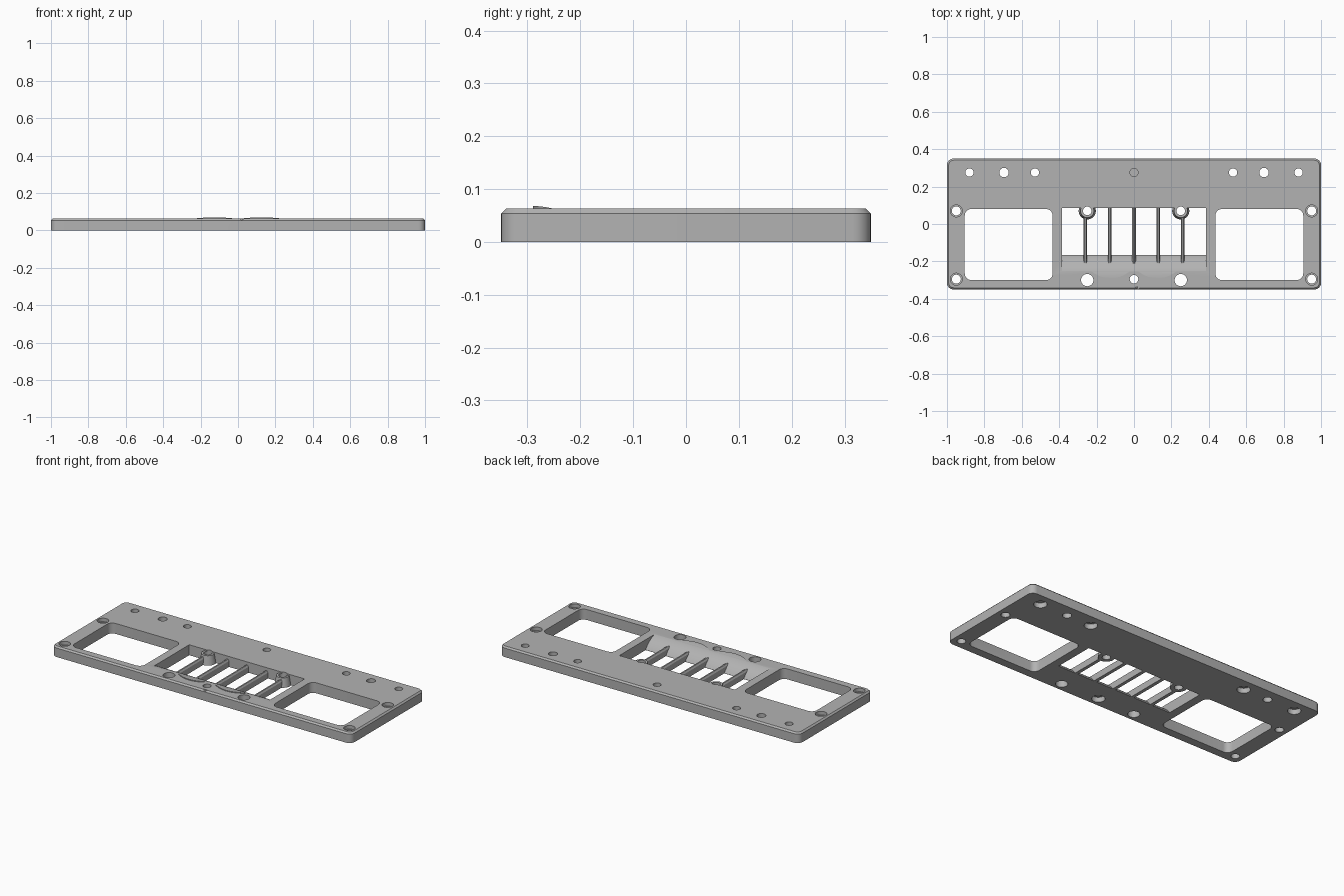
import bpy, bmesh, math
from mathutils import Matrix

if "Cube" in bpy.data.objects:
    bpy.data.objects.remove(bpy.data.objects["Cube"], do_unlink=True)

TOP = 0.063
grey = bpy.data.materials.new("mid_grey")
grey.use_nodes = True
grey.diffuse_color = (0.45, 0.45, 0.45, 1)
grey.node_tree.nodes["Principled BSDF"].inputs["Base Color"].default_value = grey.diffuse_color


def finish(name, bm):
    bmesh.ops.recalc_face_normals(bm, faces=bm.faces)
    mesh = bpy.data.meshes.new(name)
    bm.to_mesh(mesh)
    bm.free()
    mesh.materials.append(grey)
    ob = bpy.data.objects.new(name, mesh)
    bpy.context.collection.objects.link(ob)
    return ob


def prism(name, outline, axis, lo, hi):
    """Extrude a 2D outline along x, y or z."""
    place = {"x": lambda a, b: (lo, a, b), "y": lambda a, b: (a, lo, b),
             "z": lambda a, b: (a, b, lo)}[axis]
    bm = bmesh.new()
    face = bm.faces.new([bm.verts.new(place(a, b)) for a, b in outline])
    moved = bmesh.ops.extrude_face_region(bm, geom=[face])["geom"]
    shift = [hi - lo if axis == k else 0 for k in "xyz"]
    bmesh.ops.translate(bm, vec=shift, verts=[v for v in moved if isinstance(v, bmesh.types.BMVert)])
    return finish(name, bm)


def rounded(x0, x1, y0, y1, r, steps=6):
    corners = [(x1 - r, y1 - r), (x0 + r, y1 - r), (x0 + r, y0 + r), (x1 - r, y0 + r)]
    return [(cx + r * math.cos(a), cy + r * math.sin(a))
            for q, (cx, cy) in enumerate(corners)
            for a in [(q + i / steps) * math.pi / 2 for i in range(steps + 1)]]


def disc(name, x, y, r_low, z0, z1, r_high=None, sides=32):
    bm = bmesh.new()
    bmesh.ops.create_cone(bm, cap_ends=True, segments=sides, radius1=r_low,
                          radius2=r_high or r_low, depth=z1 - z0,
                          matrix=Matrix.Translation((x, y, (z0 + z1) / 2)))
    return finish(name, bm)


# Plate with rounded corners and a chamfered upper rim
plate = prism("mounting_plate", rounded(-1, 1, -0.35, 0.35, 0.035), "z", 0, TOP)
bm = bmesh.new()
bm.from_mesh(plate.data)
rim = [e for e in bm.edges if all(v.co.z > TOP - 0.001 for v in e.verts)]
bmesh.ops.bevel(bm, geom=rim, offset=0.009, segments=1, affect="EDGES")
bm.to_mesh(plate.data)
bm.free()

helpers = []


def combine(ob, operation="DIFFERENCE"):
    mod = plate.modifiers.new(ob.name, "BOOLEAN")
    mod.object, mod.operation, mod.solver = ob, operation, "EXACT"
    ob.hide_render = True
    helpers.append(ob)


# Raised curved pads at the front of the vent
for s in (-1, 1):
    combine(disc("pad", s * 0.125, -0.133, 0.157, 0.03, 0.075, sides=96), "UNION")

# Vent opening with a curved ramp along its front side
R = 0.15
ramp = [(-0.29 + d, 0.068 - R + math.sqrt(R * R - d * d))
        for d in [0.125 * i / 16 for i in range(17)]]
vent = [(-0.31, 0.1), (-0.31, 0.068)] + ramp + [(-0.165, -0.05), (0.085, -0.05), (0.085, 0.1)]
combine(prism("vent_cutter", vent, "x", -0.385, 0.385))

# Vent ribs with narrowed top edges
for i in range(-2, 3):
    x = i * 0.13
    section = [(x - 0.01, 0), (x + 0.01, 0), (x + 0.01, 0.035), (x + 0.004, 0.045),
               (x - 0.004, 0.045), (x - 0.01, 0.035)]
    combine(prism("rib", section, "y", -0.21, 0.095), "UNION")

# Flared screw bosses on the back wall of the vent
for s in (-1, 1):
    combine(disc("boss", s * 0.25, 0.07, 0.046, 0, 0.055, 0.036), "UNION")

# Side windows
for s in (-1, 1):
    x0, x1 = sorted((s * 0.435, s * 0.905))
    combine(prism("window_cutter", rounded(x0, x1, -0.3, 0.08, 0.035), "z", -0.1, 0.2))


def hole(x, y, r, z0=-0.1, z1=0.2):
    combine(disc("hole_cutter", x, y, r, z0, z1))


for s in (-1, 1):
    # Corner screw holes, recessed from above
    for y in (0.07, -0.295):
        hole(s * 0.95, y, 0.024)
        hole(s * 0.95, y, 0.032, 0.042)
    # Back row, outer and inner holes recessed from below
    for x in (0.88, 0.53):
        hole(s * x, 0.275, 0.022)
        hole(s * x, 0.275, 0.036, -0.1, 0.03)
    hole(s * 0.695, 0.275, 0.025)
    # Boss holes and front holes
    hole(s * 0.25, 0.07, 0.023)
    hole(s * 0.25, -0.3, 0.033)

hole(0, -0.295, 0.023)
hole(0, -0.295, 0.036, -0.1, 0.03)
# Blind hole at the back
hole(0, 0.275, 0.022, 0.025)
# Small notch in the front rim
combine(prism("notch_cutter", [(0, 0.07), (0.02, 0.054), (0.045, 0.07)], "y", -0.4, -0.338))

# Bake the cuts and drop the helpers
bpy.context.view_layer.update()
result = bpy.data.meshes.new_from_object(plate.evaluated_get(bpy.context.evaluated_depsgraph_get()))
plate.modifiers.clear()
plate.data = result
for ob in helpers:
    bpy.data.objects.remove(ob, do_unlink=True)

bpy.ops.object.select_all(action="DESELECT")
plate.select_set(True)
bpy.context.view_layer.objects.active = plate
bpy.ops.object.shade_smooth_by_angle(angle=math.radians(30))
